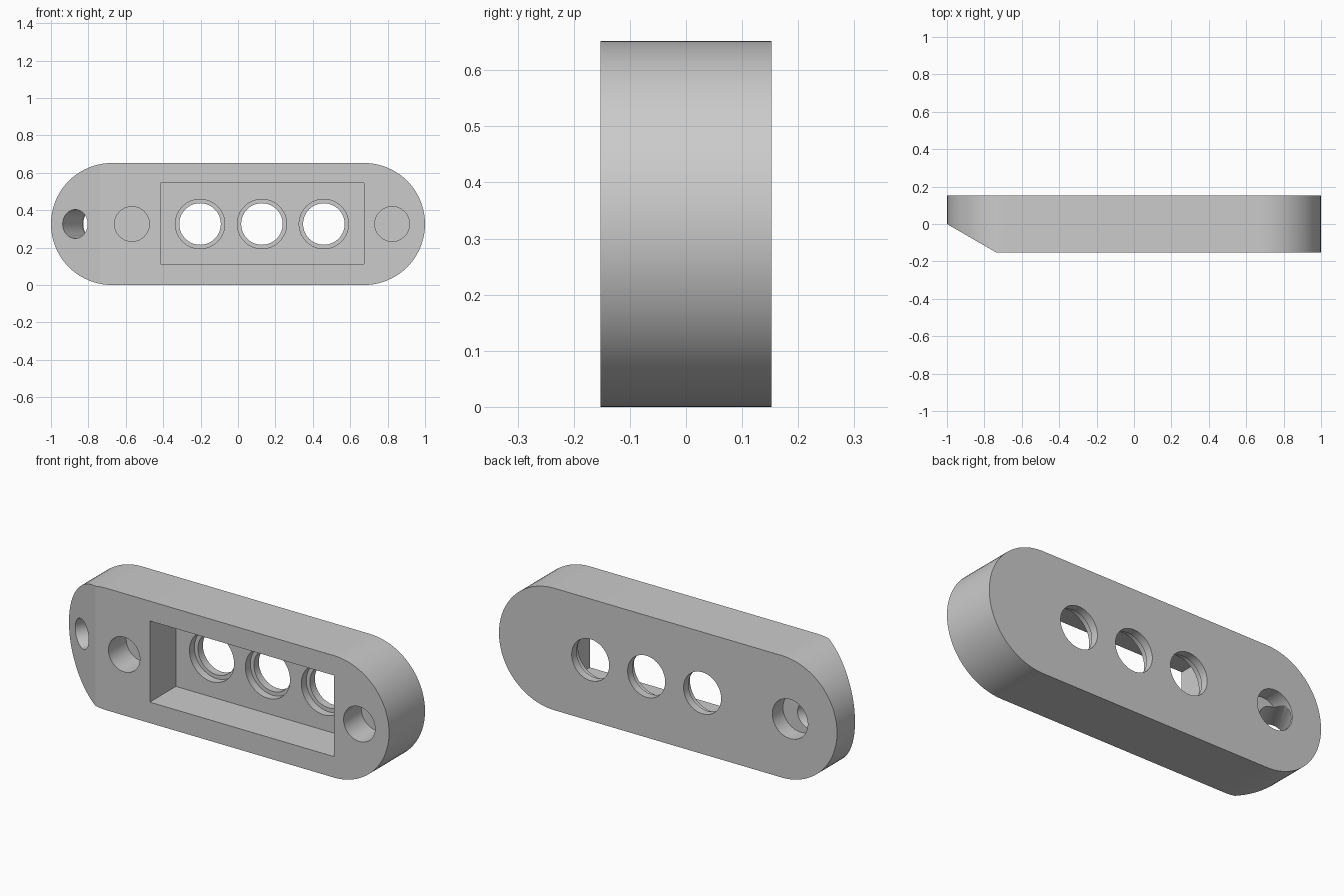
import bpy, bmesh, math
from mathutils import Vector

if "Cube" in bpy.data.objects:
    bpy.data.objects.remove(bpy.data.objects["Cube"])

R, HALF_X, HALF_Y = 0.326, 1.0, 0.152
MID = Vector((0, 0, R))

grey = bpy.data.materials.new("light_grey")
grey.diffuse_color = (0.6, 0.6, 0.6, 1)
grey.use_nodes = True
grey.node_tree.nodes["Principled BSDF"].inputs["Base Color"].default_value = grey.diffuse_color


def finish_mesh(name, bm):
    bmesh.ops.recalc_face_normals(bm, faces=bm.faces)
    mesh = bpy.data.meshes.new(name)
    bm.to_mesh(mesh)
    bm.free()
    mesh.materials.append(grey)
    obj = bpy.data.objects.new(name, mesh)
    bpy.context.collection.objects.link(obj)
    return obj


def cylinder(name, x, radius, y0, y1, tilt=0.0, y_origin=0.0):
    """Cutter along y from y0 to y1, turned about z through (x, y_origin)."""
    bpy.ops.mesh.primitive_cylinder_add(vertices=64, radius=radius, depth=y1 - y0)
    obj = bpy.context.object
    axis = Vector((math.sin(tilt), math.cos(tilt), 0))
    obj.rotation_euler = (math.pi / 2, 0, -tilt)
    obj.location = MID + Vector((x, y_origin, 0)) + axis * (y0 + y1) / 2
    obj.name = name
    return obj


def box(name, x0, x1, y0, y1, z0, z1):
    bpy.ops.mesh.primitive_cube_add(size=1)
    obj = bpy.context.object
    obj.location = ((x0 + x1) / 2, (y0 + y1) / 2, (z0 + z1) / 2)
    obj.scale = (x1 - x0, y1 - y0, z1 - z0)
    obj.name = name
    return obj


# Plate: bar with two half-round ends, extruded along y
bm = bmesh.new()
steps = 40
ring = []
for side in (1, -1):
    for i in range(steps + 1):
        a = -math.pi / 2 + math.pi * i / steps
        ring.append(bm.verts.new((side * (HALF_X - R + R * math.cos(a)), -HALF_Y,
                                  R + side * R * math.sin(a))))
face = bm.faces.new(ring)
ext = bmesh.ops.extrude_face_region(bm, geom=[face])
verts = [g for g in ext["geom"] if isinstance(g, bmesh.types.BMVert)]
bmesh.ops.translate(bm, verts=verts, vec=(0, 2 * HALF_Y, 0))

# Sloped face across the front of the left end
slope = math.radians(30)
cut = bmesh.ops.bisect_plane(
    bm, geom=bm.verts[:] + bm.edges[:] + bm.faces[:], plane_co=(-1, 0, 0),
    plane_no=(-math.sin(slope), -math.cos(slope), 0), clear_outer=True)
edges = [g for g in cut["geom_cut"] if isinstance(g, bmesh.types.BMEdge)]
bmesh.ops.holes_fill(bm, edges=[e for e in edges if e.is_boundary])
plate = finish_mesh("plate", bm)

# Cutters: pocket, three stepped windows, two blind holes, one slanted screw hole
FLOOR = 0.068
cutters = [box("pocket", -0.415, 0.675, -0.3, FLOOR, 0.112, 0.546)]
for x in (-0.203, 0.128, 0.459):
    cutters.append(cylinder("window_step", x, 0.132, FLOOR - 0.05, FLOOR + 0.042))
    cutters.append(cylinder("window_hole", x, 0.111, FLOOR - 0.03, 0.3))
for x in (-0.567, 0.824):
    cutters.append(cylinder("blind_hole", x, 0.093, -0.3, -HALF_Y + 0.15))
cutters.append(cylinder("screw_recess", -0.722, 0.105, 0.062, 0.3))
cutters.append(cylinder("screw_hole", -0.871, 0.077, -0.2, 0.21, slope, -0.075))

for cutter in cutters:
    mod = plate.modifiers.new(cutter.name, 'BOOLEAN')
    mod.operation, mod.solver, mod.object = 'DIFFERENCE', 'EXACT', cutter
    bpy.context.view_layer.objects.active = plate
    bpy.ops.object.modifier_apply(modifier=mod.name)
    bpy.data.objects.remove(cutter, do_unlink=True)

# Smooth curved walls, sharp rims
bpy.ops.object.select_all(action='DESELECT')
plate.select_set(True)
bpy.context.view_layer.objects.active = plate
bpy.ops.object.shade_smooth_by_angle(angle=math.radians(25))
